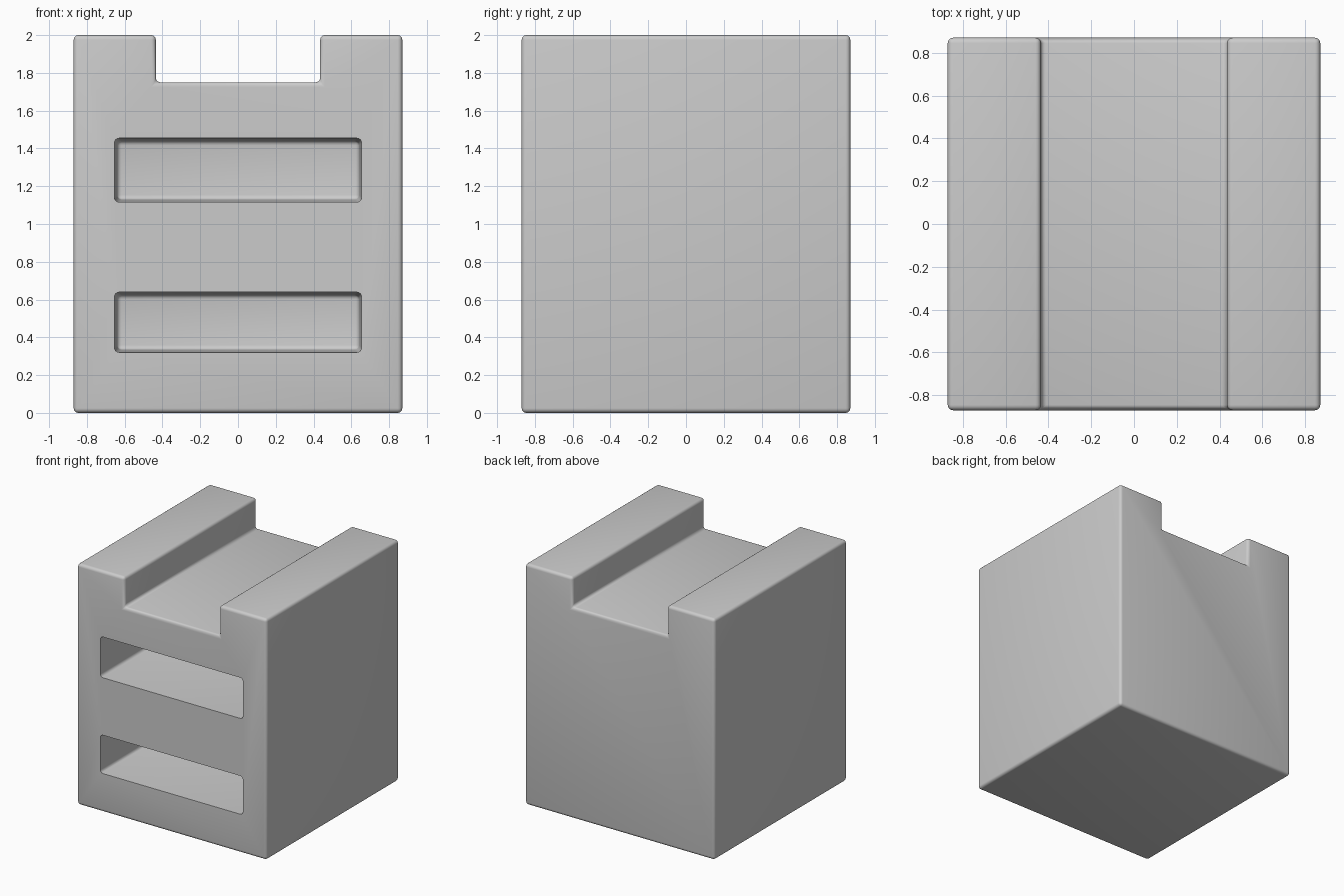
import bpy, bmesh

if "Cube" in bpy.data.objects:
    bpy.data.objects.remove(bpy.data.objects["Cube"])

HALF = 0.87


def make_object(name, bm):
    bmesh.ops.recalc_face_normals(bm, faces=bm.faces)
    mesh = bpy.data.meshes.new(name)
    bm.to_mesh(mesh)
    bm.free()
    obj = bpy.data.objects.new(name, mesh)
    bpy.context.collection.objects.link(obj)
    return obj


def add_bevel(obj, width):
    bev = obj.modifiers.new("rounded_edges", 'BEVEL')
    bev.width = width
    bev.segments = 4
    bev.limit_method = 'ANGLE'
    bev.angle_limit = 0.8


# Cabinet body: notched front profile pushed through the full depth
right = [(HALF, 0), (HALF, 2), (0.435, 2), (0.435, 1.75)]
profile = right + [(-x, z) for x, z in reversed(right)]
bm = bmesh.new()
face = bm.faces.new([bm.verts.new((x, -HALF, z)) for x, z in profile])
ext = bmesh.ops.extrude_face_region(bm, geom=[face])
moved = [v for v in ext["geom"] if isinstance(v, bmesh.types.BMVert)]
bmesh.ops.translate(bm, verts=moved, vec=(0, 2 * HALF, 0))
body = make_object("cabinet_body", bm)
add_bevel(body, 0.025)


# Shelf recesses: slightly tapered pockets in the front
def recess(name, z0, z1, back=0.65):
    bm = bmesh.new()
    bmesh.ops.create_cube(bm, size=2)
    for v in bm.verts:
        front = v.co.y < 0
        inset = 0 if front else 0.014
        v.co.x *= 0.655 - inset
        v.co.z = z1 - inset if v.co.z > 0 else z0 + inset
        v.co.y = -HALF - 0.1 if front else back
    cutter = make_object(name, bm)
    add_bevel(cutter, 0.025)
    cutter.hide_render = True
    cutter.hide_viewport = False
    cutter.display_type = 'WIRE'
    cut = body.modifiers.new(name, 'BOOLEAN')
    cut.operation = 'DIFFERENCE'
    cut.solver = 'EXACT'
    cut.object = cutter
    return cutter


cutters = [recess("lower_recess_cutter", 0.32, 0.64),
           recess("upper_recess_cutter", 1.115, 1.455)]

# Apply the cuts, discard the helpers, and smooth the rounded edges
bpy.context.view_layer.objects.active = body
body.select_set(True)
for mod in list(body.modifiers):
    bpy.ops.object.modifier_apply(modifier=mod.name)
for cutter in cutters:
    bpy.data.objects.remove(cutter)
bpy.ops.object.shade_smooth_by_angle(angle=0.6)
